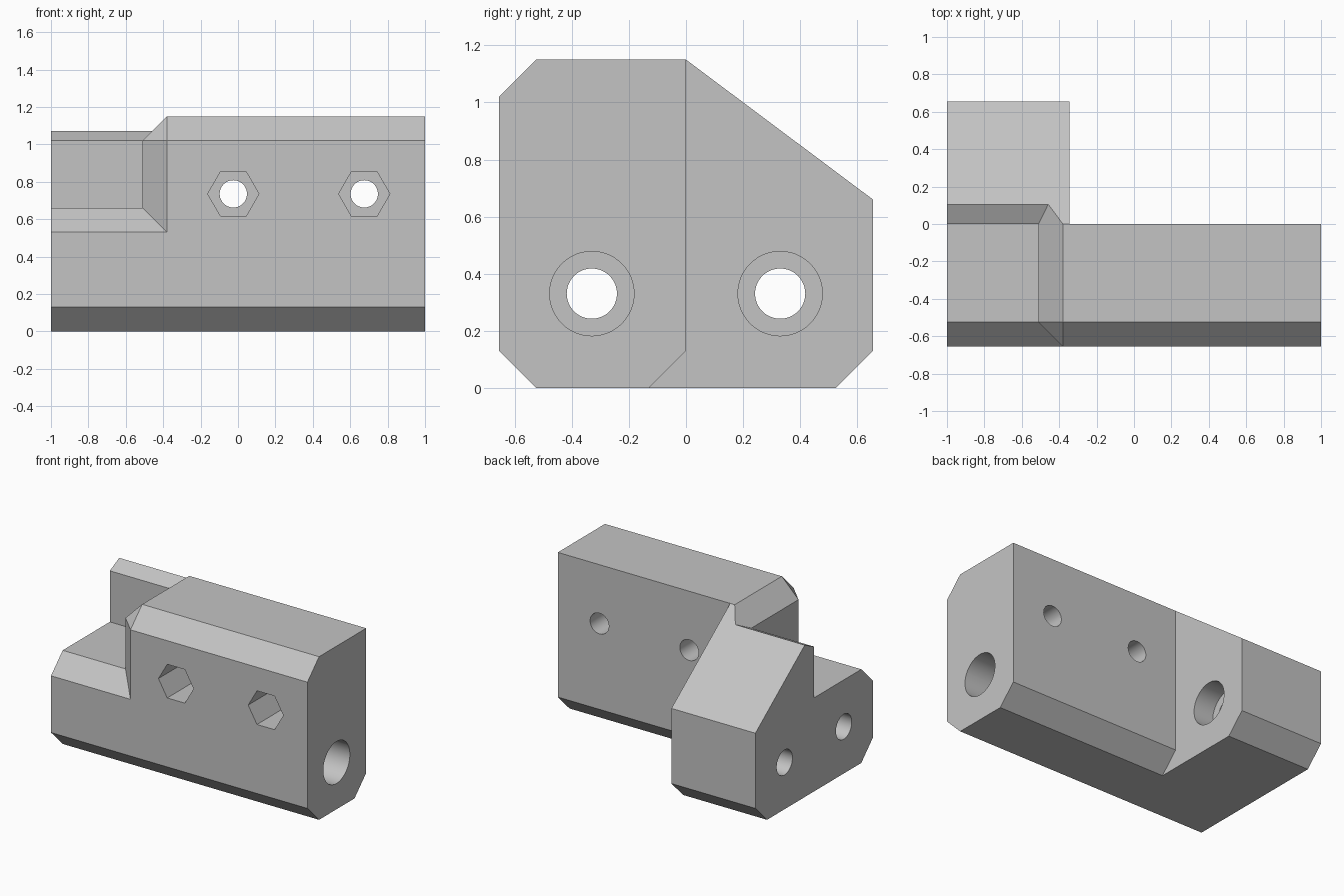
import bpy, bmesh, math
from mathutils import Matrix, Vector

if "Cube" in bpy.data.objects:
    bpy.data.objects.remove(bpy.data.objects["Cube"], do_unlink=True)

LEFT, RIGHT = -1.0, 1.0      # ends along x
HALF = 0.655                 # half depth along y
C = 0.13                     # chamfer size
TOP, SHELF, EAVE = 1.15, 0.66, 0.66
STEP_X, REAR_X = -0.38, -0.345
BORE_FLOOR = -0.5            # end of the wide bores

grey = bpy.data.materials.new("plain_grey")
grey.use_nodes = True
grey.diffuse_color = (0.55, 0.55, 0.55, 1)
grey.node_tree.nodes["Principled BSDF"].inputs["Base Color"].default_value = (0.55, 0.55, 0.55, 1)


def finish(name, bm):
    bmesh.ops.recalc_face_normals(bm, faces=bm.faces)
    mesh = bpy.data.meshes.new(name)
    bm.to_mesh(mesh)
    bm.free()
    mesh.materials.append(grey)
    ob = bpy.data.objects.new(name, mesh)
    bpy.context.collection.objects.link(ob)
    return ob


def prism(name, profile, x0, x1):
    """Extrude a (y, z) profile along x."""
    bm = bmesh.new()
    face = bm.faces.new([bm.verts.new((x0, y, z)) for y, z in profile])
    new = bmesh.ops.extrude_face_region(bm, geom=[face])["geom"]
    moved = [v for v in new if isinstance(v, bmesh.types.BMVert)]
    bmesh.ops.translate(bm, vec=(x1 - x0, 0, 0), verts=moved)
    return finish(name, bm)


def hull(name, points):
    bm = bmesh.new()
    for p in points:
        bm.verts.new(p)
    bmesh.ops.convex_hull(bm, input=bm.verts)
    bmesh.ops.dissolve_limit(bm, angle_limit=0.01, verts=bm.verts, edges=bm.edges)
    return finish(name, bm)


def rod(name, start, end, radius, sides=48):
    """Cylinder or hexagonal bar between two points."""
    start, end = Vector(start), Vector(end)
    axis = end - start
    turn = (Matrix.Rotation(math.pi / 2, 4, 'X') if abs(axis.y) > abs(axis.x)
            else Matrix.Rotation(math.pi / 2, 4, 'Y'))
    # hexagon corners point along x
    spin = Matrix.Rotation(math.pi / 2 if sides == 6 else 0, 4, 'Z')
    bm = bmesh.new()
    bmesh.ops.create_cone(bm, cap_ends=True, segments=sides, radius1=radius,
                          radius2=radius, depth=axis.length,
                          matrix=Matrix.Translation((start + end) / 2) @ turn @ spin)
    return finish(name, bm)


def combine(target, other, operation):
    mod = target.modifiers.new("combine", 'BOOLEAN')
    mod.operation, mod.solver, mod.object = operation, 'EXACT', other
    bpy.context.view_layer.update()
    graph = bpy.context.evaluated_depsgraph_get()
    mesh = bpy.data.meshes.new_from_object(target.evaluated_get(graph))
    target.modifiers.clear()
    target.data = mesh
    bpy.data.objects.remove(other, do_unlink=True)


# Lower front beam with the chamfered shelf
body = prism("clamp_block", [
    (-HALF, C), (C - HALF, 0), (-C, 0), (0, C),
    (0, SHELF), (C - HALF, SHELF), (-HALF, SHELF - C)], LEFT, RIGHT)

# Tall part of the front beam, tapered at its stepped end
base = 0.4
section = [(-HALF, base), (-HALF, TOP - C), (C - HALF, TOP), (0, TOP), (0, base)]
inner = [(C - HALF, base), (C - HALF, TOP - C), (0, TOP - C), (0, base)]
upper = hull("upper_beam", [(x, y, z) for x in (STEP_X, RIGHT) for y, z in section]
             + [(STEP_X - C, y, z) for y, z in inner])

# Rear lug with sloped roof
lug = prism("rear_lug", [
    (-0.3, 0), (HALF - C, 0), (HALF, C), (HALF, EAVE),
    (0, TOP), (0, 0.5), (-0.3, 0.5)], LEFT, REAR_X)

# Bevelled relief along the ridge of the lug
relief = []
for y in (-0.1, 0.25):
    rise = 0.486 * y
    z, x = TOP - C + rise, STEP_X - C + rise
    relief += [(x, y, z), (x + 0.4, y, z + 0.4), (-1.1, y, z), (-1.1, y, z + 0.4)]
combine(lug, hull("ridge_relief", relief), 'DIFFERENCE')

combine(body, upper, 'UNION')
combine(body, lug, 'UNION')

# Lengthwise bolt holes with wide bores
for y in (-0.33, 0.33):
    combine(body, rod("bolt_hole", (-1.1, y, 0.33), (1.1, y, 0.33), 0.088), 'DIFFERENCE')
    combine(body, rod("wide_bore", (BORE_FLOOR, y, 0.33), (1.1, y, 0.33), 0.148), 'DIFFERENCE')

# Cross holes with hexagonal nut pockets on the front
for x in (-0.025, 0.675):
    combine(body, rod("cross_hole", (x, -0.8, 0.735), (x, 0.2, 0.735), 0.073), 'DIFFERENCE')
    combine(body, rod("nut_pocket", (x, -0.8, 0.735), (x, -0.3, 0.735), 0.137, 6), 'DIFFERENCE')

# Smooth bores, crisp flat faces
bpy.ops.object.select_all(action='DESELECT')
body.select_set(True)
bpy.context.view_layer.objects.active = body
bpy.ops.object.shade_smooth_by_angle(angle=math.radians(20))
